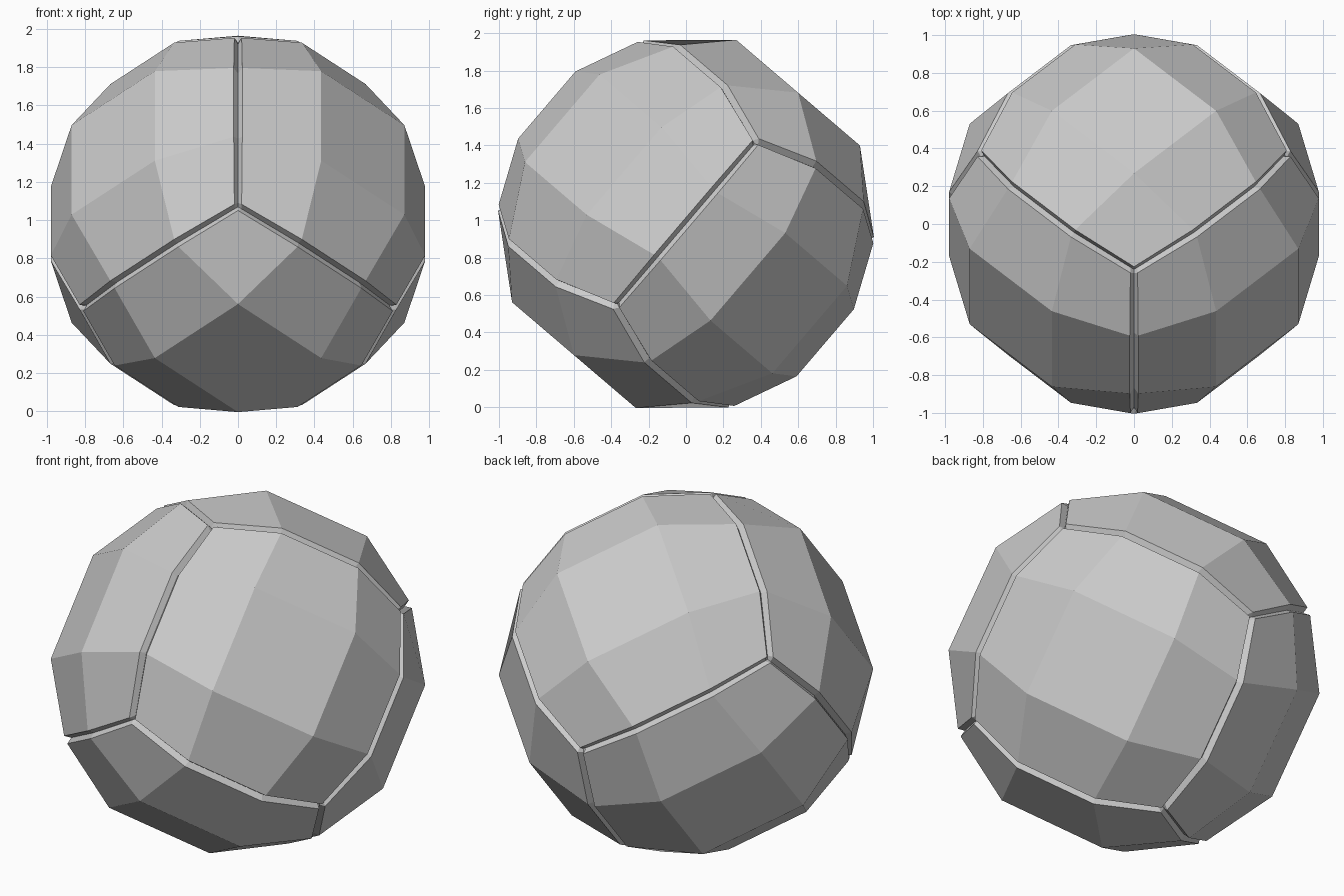
import bpy, bmesh
from math import radians, sqrt
from mathutils import Vector, Matrix

cube = bpy.data.objects.get("Cube")
if cube:
    bpy.data.objects.remove(cube, do_unlink=True)

# Panel grid: groove floor, lip, two inner lines, lip, groove floor
LIP = 0.955
GRID = [-1, -LIP, -1 / 3, 1 / 3, LIP, 1]
RADII = {1: 0.975, LIP: 1.007, 1 / 3: 1.02}
CENTRE = 0.98

# Panel axes: one leans to the back, the others point to the front corners
tilt = Matrix.Rotation(radians(-40.5), 3, "X")
s = 1 / sqrt(2)
axes = [tilt @ Vector(v) for v in ((s, -s, 0), (-s, -s, 0), (0, 0, 1))]


def ball_point(normal, side_a, side_b, a, b):
    """Spread a flat grid point over the ball, lower in the groove."""
    direction = (normal + side_a * a + side_b * b).normalized()
    return direction * RADII[max(abs(a), abs(b))] + Vector((0, 0, CENTRE))


# Six panels of nine facets, each with its half of the groove
bm = bmesh.new()
for i in range(3):
    for sign in (1, -1):
        n, u, v = axes[i] * sign, axes[(i + 1) % 3], axes[(i + 2) % 3]
        rows = [[bm.verts.new(ball_point(n, u, v, a, b)) for b in GRID] for a in GRID]
        for r in range(len(GRID) - 1):
            for c in range(len(GRID) - 1):
                bm.faces.new((rows[r][c], rows[r + 1][c], rows[r + 1][c + 1], rows[r][c + 1]))
bmesh.ops.remove_doubles(bm, verts=bm.verts, dist=0.001)
bmesh.ops.recalc_face_normals(bm, faces=bm.faces)

mesh = bpy.data.meshes.new("panelled_ball")
bm.to_mesh(mesh)
bm.free()
ball = bpy.data.objects.new("panelled_ball", mesh)
bpy.context.collection.objects.link(ball)

# Plain grey surface
grey = bpy.data.materials.new("plain_grey")
grey.use_nodes = True
colour = (0.6, 0.6, 0.6, 1)
grey.diffuse_color = colour
grey.node_tree.nodes["Principled BSDF"].inputs["Base Color"].default_value = colour
mesh.materials.append(grey)
